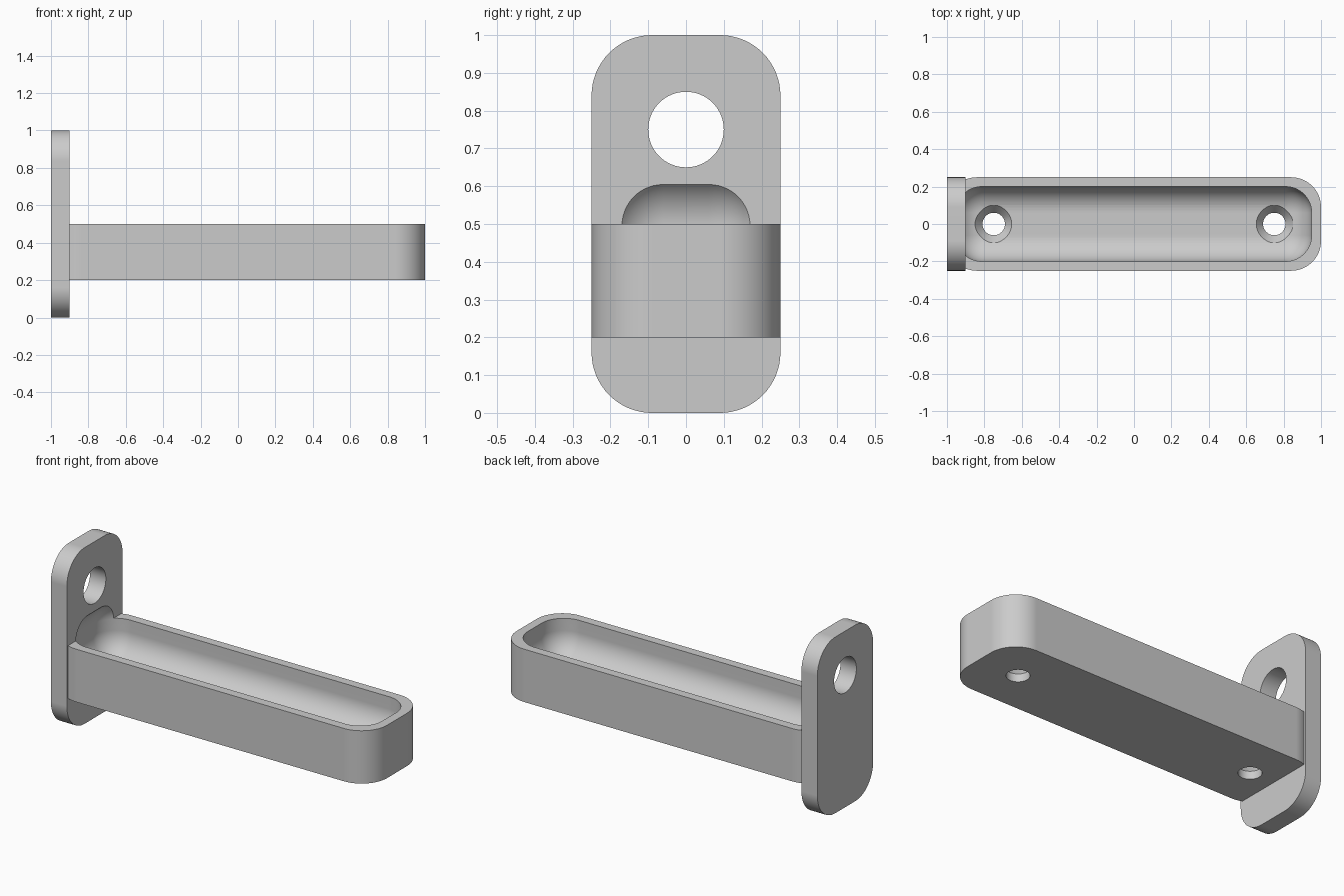
import bpy, bmesh, math
from mathutils import Matrix, Vector

if "Cube" in bpy.data.objects:
    bpy.data.objects.remove(bpy.data.objects["Cube"], do_unlink=True)

grey = bpy.data.materials.new("plain grey")
grey.use_nodes = True
colour = (0.6, 0.6, 0.6, 1)
grey.diffuse_color = colour
grey.node_tree.nodes["Principled BSDF"].inputs["Base Color"].default_value = colour


def add_object(name, bm):
    bmesh.ops.recalc_face_normals(bm, faces=bm.faces)
    mesh = bpy.data.meshes.new(name)
    bm.to_mesh(mesh)
    bm.free()
    mesh.materials.append(grey)
    obj = bpy.data.objects.new(name, mesh)
    bpy.context.collection.objects.link(obj)
    return obj


def rounded_box(name, low, high, radius, axis=None):
    """Box with rounded edges: those along one axis, or all of them."""
    low, high = Vector(low), Vector(high)
    bm = bmesh.new()
    bmesh.ops.create_cube(bm, size=1)
    for v in bm.verts:
        v.co = (low + high) / 2 + v.co * (high - low)
    edges = [e for e in bm.edges if axis is None or
             abs((e.verts[0].co - e.verts[1].co).normalized()[axis]) > 0.9]
    bmesh.ops.bevel(bm, geom=edges, offset=radius, segments=16, profile=0.5,
                    affect='EDGES', clamp_overlap=True)
    return add_object(name, bm)


def cone(name, centre, r1, r2, depth, rotation=Matrix()):
    bm = bmesh.new()
    bmesh.ops.create_cone(bm, cap_ends=True, segments=64, radius1=r1, radius2=r2,
                          depth=depth, matrix=Matrix.Translation(centre) @ rotation)
    return add_object(name, bm)


def combine(target, tool, operation):
    """Apply a boolean and discard the tool."""
    mod = target.modifiers.new("boolean", 'BOOLEAN')
    mod.operation, mod.object, mod.solver = operation, tool, 'EXACT'
    bpy.context.view_layer.objects.active = target
    bpy.ops.object.modifier_apply(modifier=mod.name)
    bpy.data.objects.remove(tool, do_unlink=True)


# Upright mounting plate and horizontal tray
bracket = rounded_box("bracket_tray", (-1, -0.25, 0), (-0.9, 0.25, 1), 0.16, axis=0)
tray = rounded_box("tray", (-1, -0.25, 0.2), (1, 0.25, 0.5), 0.16, axis=2)
for v in tray.data.vertices:
    v.co.x = max(v.co.x, -0.95)    # end buried inside the plate
combine(bracket, tray, 'UNION')

# Soft pocket that also scoops into the plate
pocket = rounded_box("pocket", (-0.953, -0.2, 0.29), (0.95, 0.2, 0.635), 0.14)
combine(bracket, pocket, 'DIFFERENCE')

# Large hole through the plate
combine(bracket, cone("plate_hole", (-0.95, 0, 0.75), 0.1, 0.1, 0.3,
                      Matrix.Rotation(math.pi / 2, 4, 'Y')), 'DIFFERENCE')

# Countersunk screw holes in the floor
for x in (-0.75, 0.75):
    combine(bracket, cone("screw_hole", (x, 0, 0.2), 0.06, 0.06, 0.2), 'DIFFERENCE')
    combine(bracket, cone("countersink", (x, 0, 0.2825), 0.06, 0.12, 0.075), 'DIFFERENCE')

# Smooth fillets with crisp edges
bpy.ops.object.select_all(action='DESELECT')
bracket.select_set(True)
bpy.context.view_layer.objects.active = bracket
bpy.ops.object.shade_smooth_by_angle(angle=math.radians(25))
weighted = bracket.modifiers.new("weighted normals", 'WEIGHTED_NORMAL')
weighted.keep_sharp = True
